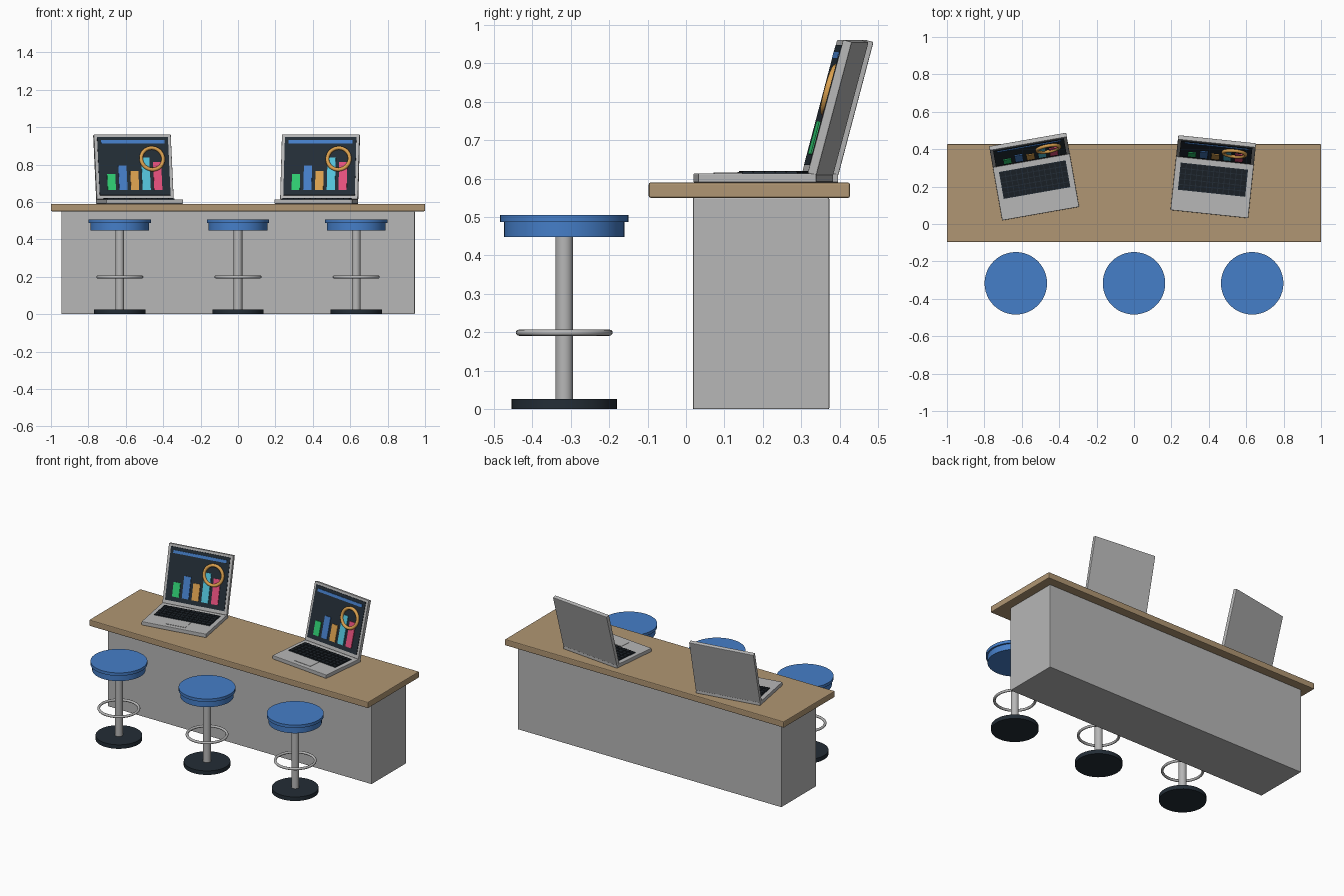
import bpy, bmesh
from math import radians
from mathutils import Matrix

cube = bpy.data.objects.get("Cube")
if cube:
    bpy.data.objects.remove(cube, do_unlink=True)


def material(name, *rgb):
    """Flat material from 0-255 screen values, stored as linear."""
    lin = [((c / 255 + 0.055) / 1.055) ** 2.4 for c in rgb]
    mat = bpy.data.materials.new(name)
    mat.use_nodes = True
    mat.diffuse_color = (*lin, 1)
    bsdf = next(n for n in mat.node_tree.nodes if n.type == 'BSDF_PRINCIPLED')
    bsdf.inputs["Base Color"].default_value = (*lin, 1)
    return mat


WOOD = material("wood", 176, 150, 115)
GREY = material("grey", 183, 183, 183)
BLUE = material("blue", 69, 126, 200)
DARK = material("dark_slate", 35, 45, 54)
KEYS = material("key_black", 26, 32, 38)
GREEN = material("green", 46, 204, 113)
GOLD = material("gold", 218, 160, 78)
CYAN = material("cyan", 84, 196, 220)
PINK = material("pink", 230, 80, 125)
ROOT = Matrix()


def add_object(name, bm, mat, frame, smooth=False):
    mesh = bpy.data.meshes.new(name)
    bmesh.ops.recalc_face_normals(bm, faces=bm.faces)
    bm.to_mesh(mesh)
    bm.free()
    mesh.materials.append(mat)
    obj = bpy.data.objects.new(name, mesh)
    bpy.context.collection.objects.link(obj)
    obj.matrix_world = frame
    if smooth:
        bpy.ops.object.select_all(action='DESELECT')
        obj.select_set(True)
        bpy.context.view_layer.objects.active = obj
        bpy.ops.object.shade_smooth_by_angle(angle=radians(35))
    return obj


def add_cuboid(bm, xs, ys, zs):
    size = [b - a for a, b in (xs, ys, zs)]
    mid = [(a + b) / 2 for a, b in (xs, ys, zs)]
    bmesh.ops.create_cube(bm, size=1, matrix=Matrix.Translation(mid) @ Matrix.Diagonal((*size, 1)))


def box(name, xs, ys, zs, mat, frame=ROOT, bevel=0):
    bm = bmesh.new()
    add_cuboid(bm, xs, ys, zs)
    obj = add_object(name, bm, mat, frame)
    if bevel:
        mod = obj.modifiers.new("edge", 'BEVEL')
        mod.width = bevel
        mod.segments = 2
    return obj


def disc(name, radius, z0, z1, mat, frame):
    bm = bmesh.new()
    bmesh.ops.create_cone(bm, cap_ends=True, segments=48, radius1=radius, radius2=radius,
                          depth=z1 - z0, matrix=Matrix.Translation((0, 0, (z0 + z1) / 2)))
    return add_object(name, bm, mat, frame, True)


def ring(name, major, minor, mat, frame):
    """Torus lying in the frame's xy plane, spun from a small circle."""
    bm = bmesh.new()
    place = Matrix.Translation((major, 0, 0)) @ Matrix.Rotation(radians(90), 4, 'X')
    bmesh.ops.create_circle(bm, segments=12, radius=minor, matrix=place)
    bmesh.ops.spin(bm, geom=bm.edges[:], cent=(0, 0, 0), axis=(0, 0, 1),
                   angle=radians(360), steps=48, use_merge=True)
    bmesh.ops.remove_doubles(bm, verts=bm.verts, dist=1e-5)
    return add_object(name, bm, mat, frame, True)


def stool(side, x):
    frame = Matrix.Translation((x, -0.317, 0))
    disc(side + "_stool_foot", 0.137, 0, 0.026, DARK, frame)
    disc(side + "_stool_pole", 0.023, 0.026, 0.45, GREY, frame)
    disc(side + "_stool_seat_underside", 0.157, 0.448, 0.487, BLUE, frame)
    disc(side + "_stool_seat", 0.167, 0.487, 0.506, BLUE, frame)
    ring(side + "_stool_footrest", 0.118, 0.008, GREY, frame @ Matrix.Translation((0, 0, 0.199)))


def laptop(side, x, y, turn):
    frame = Matrix.Translation((x, y, 0.59)) @ Matrix.Rotation(radians(turn), 4, 'Z')
    half = 0.209
    # Keyboard half
    box(side + "_laptop_base", (-half, half), (-0.155, 0.155), (0, 0.024), GREY, frame, 0.003)
    box(side + "_laptop_keyboard_bed", (-0.181, 0.181), (-0.043, 0.103), (0.022, 0.027), DARK, frame)
    bm = bmesh.new()
    pitch_x, pitch_y = 0.36 / 12, 0.144 / 5
    for row in range(5):
        for col in range(12):
            kx, ky = -0.18 + col * pitch_x, -0.042 + row * pitch_y
            add_cuboid(bm, (kx + 0.002, kx + pitch_x - 0.002),
                       (ky + 0.002, ky + pitch_y - 0.002), (0.026, 0.030))
    add_object(side + "_laptop_keys", bm, KEYS, frame)
    box(side + "_laptop_touchpad", (-0.062, 0.062), (-0.127, -0.052), (0.022, 0.026), GREY, frame)
    # Lid half, leaning back from the rear edge
    lid = frame @ Matrix.Translation((0, 0.155, 0.018)) @ Matrix.Rotation(radians(-15), 4, 'X')
    box(side + "_laptop_lid", (-half, half), (-0.024, 0), (0, 0.36), GREY, lid, 0.003)
    box(side + "_laptop_screen", (-0.192, 0.192), (-0.027, -0.022), (0.022, 0.345), DARK, lid)
    box(side + "_screen_header", (-0.172, 0.172), (-0.031, -0.026), (0.308, 0.326), BLUE, lid)
    # Bar chart and ring chart
    chart = zip((GREEN, BLUE, GOLD, CYAN, PINK), (0.088, 0.135, 0.103, 0.18, 0.155))
    for i, (mat, height) in enumerate(chart):
        cx = (i - 2) * 0.063
        box(f"{side}_chart_bar_{i + 1}", (cx - 0.022, cx + 0.022), (-0.032, -0.026),
            (0.05, 0.05 + height), mat, lid)
    ring(side + "_ring_chart", 0.06, 0.01, GOLD,
         lid @ Matrix.Translation((0.1, -0.033, 0.222)) @ Matrix.Rotation(radians(90), 4, 'X'))


# Counter
box("counter_body", (-0.945, 0.945), (0.018, 0.373), (0, 0.55), GREY, bevel=0.003)
box("counter_top", (-1, 1), (-0.097, 0.427), (0.55, 0.59), WOOD, bevel=0.005)

# Seating
for side, x in (("right", -0.632), ("middle", 0), ("left", 0.632)):
    stool(side, x)

# Laptops
laptop("right", -0.526, 0.208, 10)
laptop("left", 0.419, 0.207, -6)
